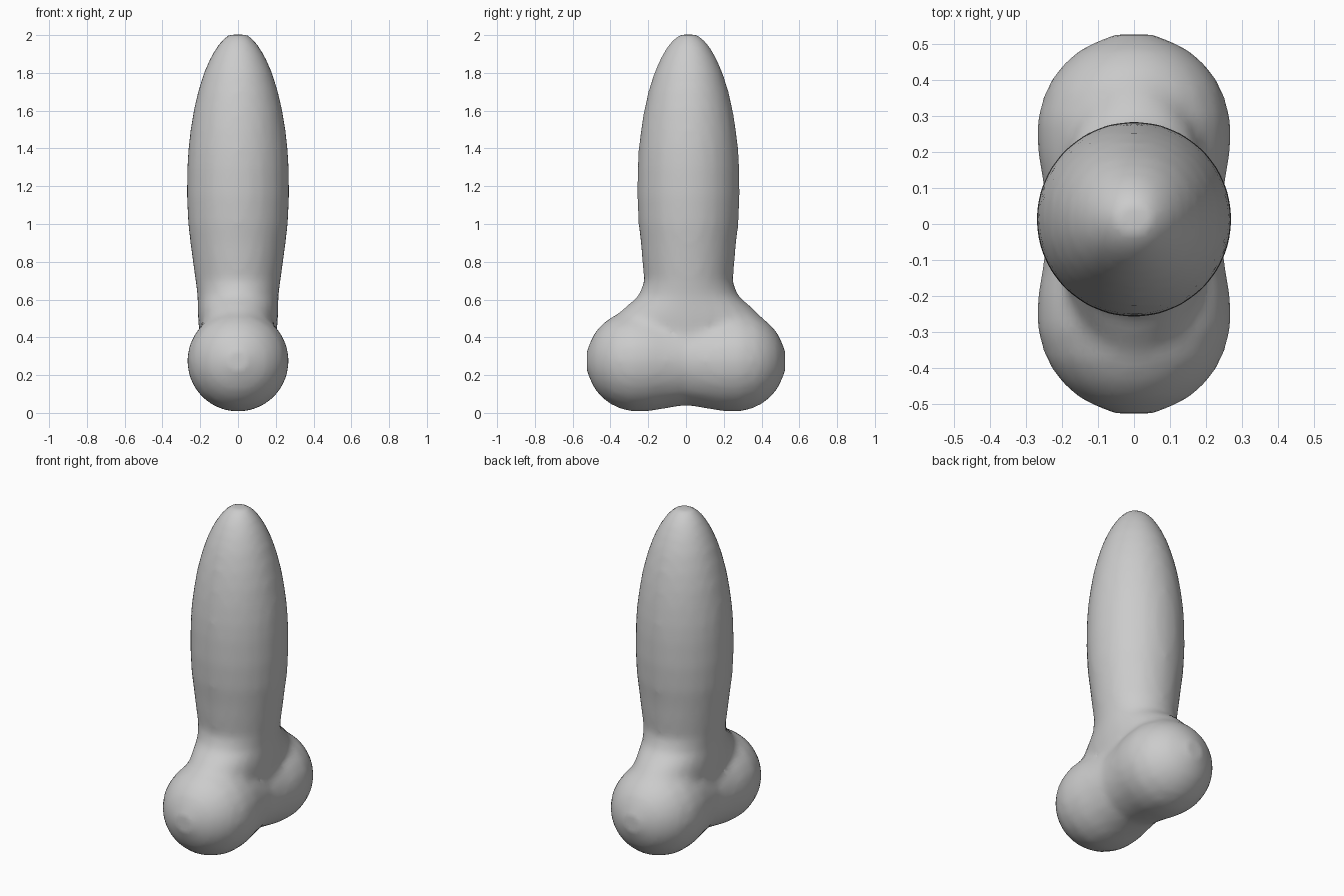
import bpy, bmesh, math
from mathutils import Vector

cube = bpy.data.objects.get("Cube")
if cube:
    bpy.data.objects.remove(cube, do_unlink=True)

SIDES = 24
AXIS_Z = 0.275   # height of the base's long axis
SHIFT = 0.013    # the column sits slightly towards the back

grey = bpy.data.materials.new("plain_grey")
grey.use_nodes = True
colour = (0.6, 0.6, 0.6, 1)
grey.diffuse_color = colour
grey.node_tree.nodes["Principled BSDF"].inputs["Base Color"].default_value = colour


def loft(bm, sections, place):
    """Skin a closed tube through elliptical sections (position, radius a, radius b)."""
    rings = []
    for pos, a, b in sections:
        angles = [2 * math.pi * i / SIDES for i in range(SIDES)]
        rings.append([bm.verts.new(place(pos, a * math.cos(t), b * math.sin(t)))
                      for t in angles])
    faces = [bm.faces.new(rings[0]), bm.faces.new(rings[-1])]
    for low, high in zip(rings, rings[1:]):
        for i in range(SIDES):
            j = (i + 1) % SIDES
            faces.append(bm.faces.new((low[i], low[j], high[j], high[i])))
    bmesh.ops.recalc_face_normals(bm, faces=faces)


bm = bmesh.new()

# Two-lobed base, mirrored front to back
half = [(0.1, 0.25), (0.2, 0.268), (0.29, 0.27), (0.38, 0.242),
        (0.44, 0.2), (0.485, 0.148), (0.525, 0.06)]
lobes = [(-y, r, r) for y, r in reversed(half)] + [(0, 0.235, 0.235)]
lobes += [(y, r, r) for y, r in half]
loft(bm, lobes, lambda y, u, v: Vector((u, y, AXIS_Z + v)))

# Tapered column, flaring front to back where it meets the base
column = [(0.35, 0.2, 0.36), (0.5, 0.212, 0.395), (0.56, 0.214, 0.335),
          (0.62, 0.215, 0.262), (0.7, 0.226, 0.235), (0.8, 0.24, 0.245)]
column += [(z, r, r) for z, r in [
    (0.9, 0.253), (1.0, 0.265), (1.15, 0.272), (1.3, 0.27), (1.4, 0.264),
    (1.5, 0.252), (1.6, 0.236), (1.7, 0.213), (1.8, 0.182), (1.88, 0.147),
    (1.94, 0.112), (1.98, 0.078), (2.003, 0.05)]]
loft(bm, column, lambda z, u, v: Vector((u, v + SHIFT, z)))

mesh = bpy.data.meshes.new("blended_body")
bm.to_mesh(mesh)
bm.free()
body = bpy.data.objects.new("blended_body", mesh)
bpy.context.collection.objects.link(body)
mesh.materials.append(grey)

# Fuse the two volumes and soften the join
remesh = body.modifiers.new("fuse", "REMESH")
remesh.mode = "VOXEL"
remesh.voxel_size = 0.025
remesh.use_smooth_shade = True
soften = body.modifiers.new("soften", "SMOOTH")
soften.factor = 0.5
soften.iterations = 5

bpy.ops.object.select_all(action="DESELECT")
body.select_set(True)
bpy.context.view_layer.objects.active = body
for name in ("fuse", "soften"):
    bpy.ops.object.modifier_apply(modifier=name)
bpy.ops.object.shade_smooth()
